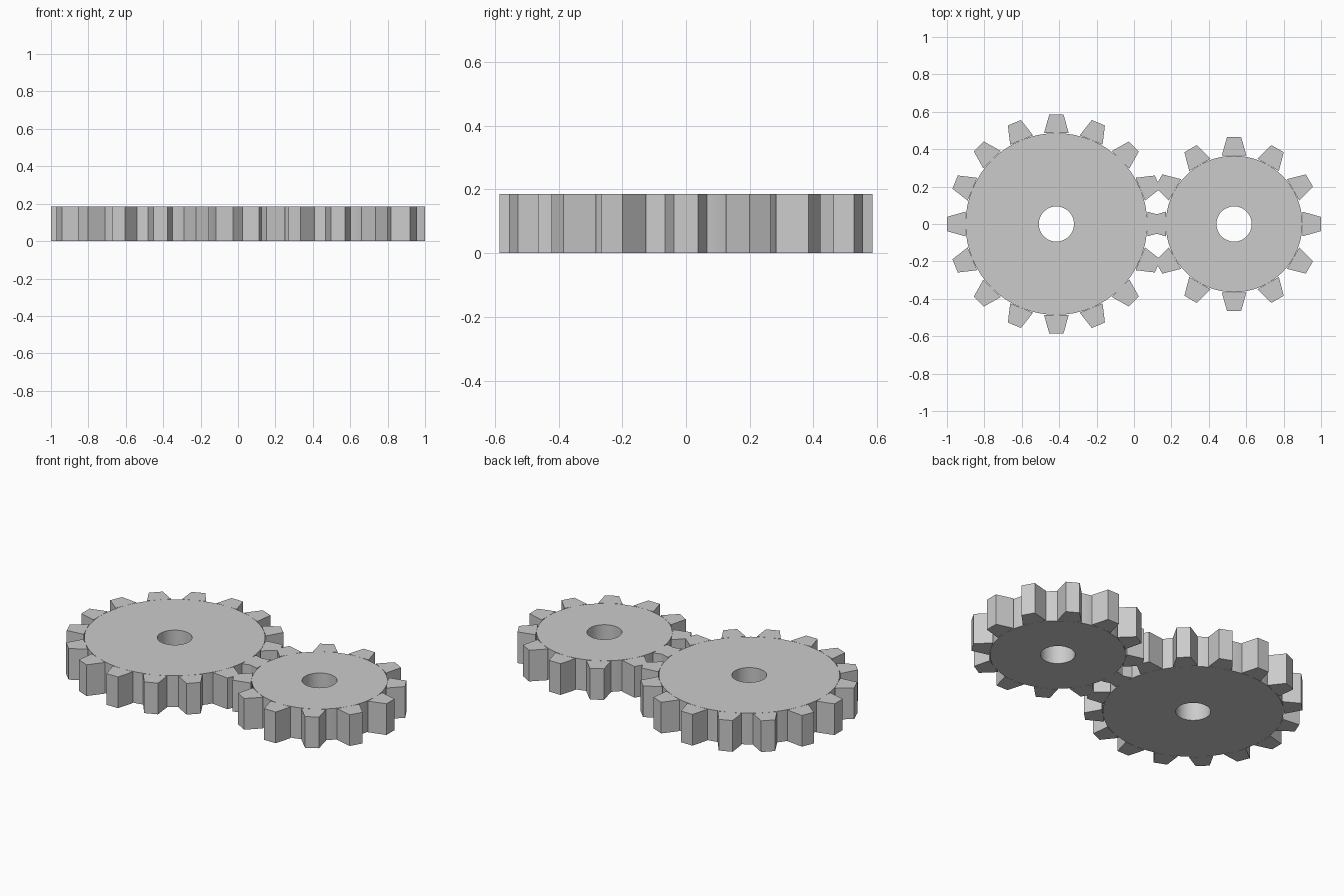
import bpy, bmesh
from math import sin, cos, pi
from mathutils import Matrix, Vector

if "Cube" in bpy.data.objects:
    bpy.data.objects.remove(bpy.data.objects["Cube"], do_unlink=True)

HEIGHT = 0.185
HOLE_RADIUS = 0.094
TOOTH_LENGTH = 0.1
ROOT_HALF, TIP_HALF = 0.066, 0.038
SIDES = 64

grey = bpy.data.materials.new("plain grey")
grey.use_nodes = True
colour = (0.6, 0.6, 0.6, 1)
grey.diffuse_color = colour
grey.node_tree.nodes["Principled BSDF"].inputs["Base Color"].default_value = colour


def finish(name, bm, x):
    bmesh.ops.recalc_face_normals(bm, faces=bm.faces)
    mesh = bpy.data.meshes.new(name)
    bm.to_mesh(mesh)
    bm.free()
    mesh.materials.append(grey)
    obj = bpy.data.objects.new(name, mesh)
    obj.location.x = x
    bpy.context.collection.objects.link(obj)
    return obj


def gear_disc(name, x, radius):
    # Spin a rectangular section into a disc with a round bore
    bm = bmesh.new()
    section = [(HOLE_RADIUS, 0), (radius, 0), (radius, HEIGHT), (HOLE_RADIUS, HEIGHT)]
    verts = [bm.verts.new((r, 0, z)) for r, z in section]
    edges = [bm.edges.new((verts[i], verts[(i + 1) % 4])) for i in range(4)]
    bmesh.ops.spin(bm, geom=verts + edges, cent=(0, 0, 0), axis=(0, 0, 1),
                   angle=2 * pi, steps=SIDES, use_merge=True)
    bmesh.ops.remove_doubles(bm, verts=bm.verts, dist=0.0001)
    obj = finish(name, bm, x)
    bpy.ops.object.select_all(action="DESELECT")
    obj.select_set(True)
    bpy.context.view_layer.objects.active = obj
    bpy.ops.object.shade_smooth_by_angle(angle=0.5)


def gear_teeth(name, x, radius, count):
    # Tapered blocks standing flat against the rim
    bm = bmesh.new()
    tip = radius + TOOTH_LENGTH
    outline = [(radius, -ROOT_HALF), (tip, -TIP_HALF), (tip, TIP_HALF), (radius, ROOT_HALF)]
    for i in range(count):
        turn = Matrix.Rotation(2 * pi * i / count, 3, "Z")
        base = bm.faces.new([bm.verts.new(turn @ Vector((r, w, 0))) for r, w in outline])
        top = bmesh.ops.extrude_face_region(bm, geom=[base], use_keep_orig=True)["geom"]
        raised = [v for v in top if isinstance(v, bmesh.types.BMVert)]
        bmesh.ops.translate(bm, verts=raised, vec=(0, 0, HEIGHT))
    finish(name, bm, x)


for size, x, radius, count in (("large", -0.415, 0.486, 16), ("small", 0.535, 0.365, 12)):
    gear_disc(size + "_gear_disc", x, radius)
    gear_teeth(size + "_gear_teeth", x, radius, count)
